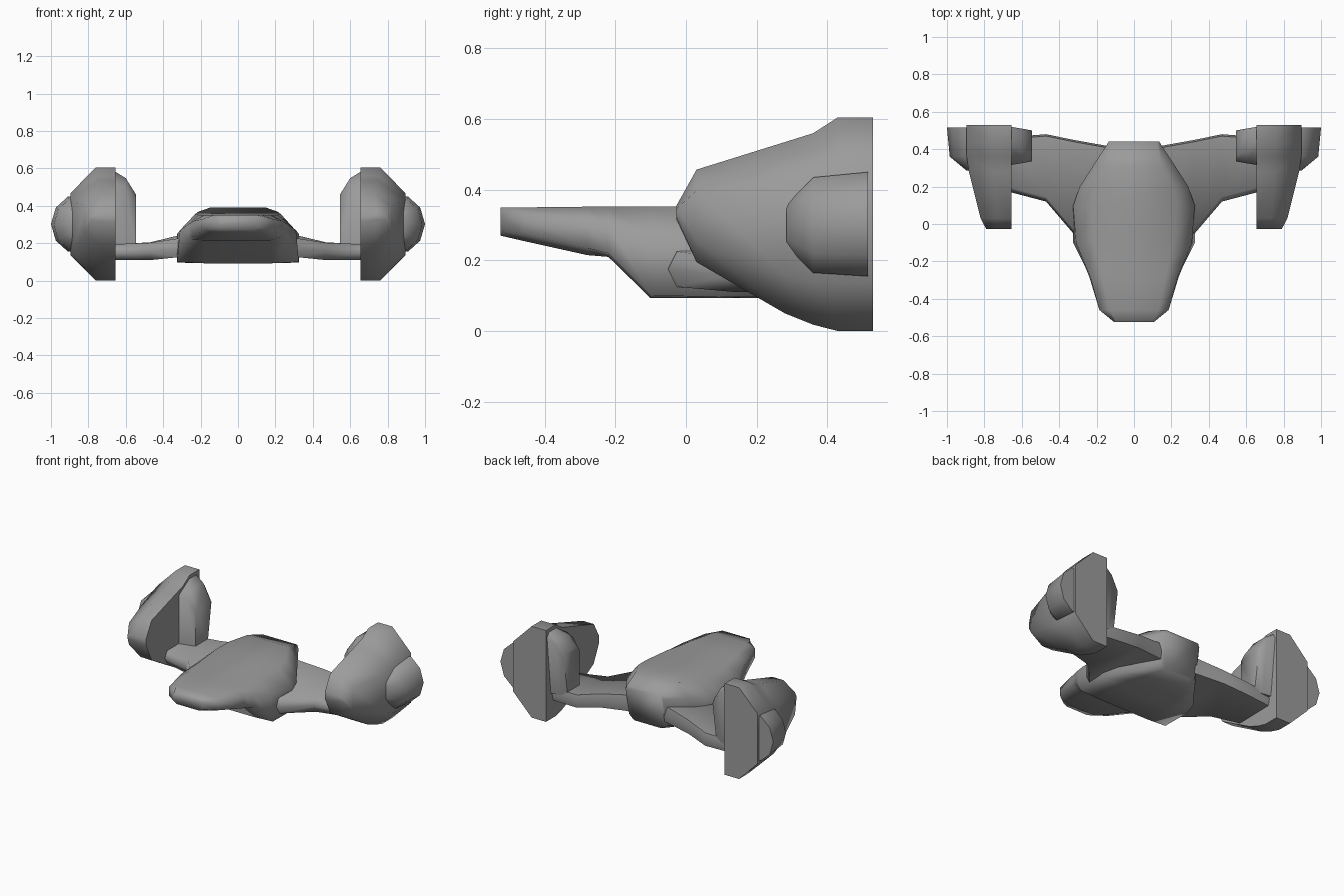
import bpy
import bmesh
import math
from mathutils import Vector

cube = bpy.data.objects.get("Cube")
if cube:
    bpy.data.objects.remove(cube, do_unlink=True)

hull_grey = bpy.data.materials.new("hull_grey")
hull_grey.use_nodes = True
GREY = (0.33, 0.33, 0.33, 1)
hull_grey.diffuse_color = GREY
hull_grey.node_tree.nodes["Principled BSDF"].inputs["Base Color"].default_value = GREY


def loft(name, rings, mirror=False, angle=65):
    """Skin a list of equal-length closed rings and cap both ends."""
    bm = bmesh.new()
    loops = [[bm.verts.new(Vector(p)) for p in ring] for ring in rings]
    n = len(loops[0])
    for a, b in zip(loops, loops[1:]):
        for i in range(n):
            j = (i + 1) % n
            bm.faces.new((a[i], a[j], b[j], b[i]))
    bm.faces.new(loops[0])
    bm.faces.new(loops[-1])
    bmesh.ops.recalc_face_normals(bm, faces=bm.faces)
    mesh = bpy.data.meshes.new(name)
    bm.to_mesh(mesh)
    bm.free()
    mesh.materials.append(hull_grey)
    obj = bpy.data.objects.new(name, mesh)
    bpy.context.collection.objects.link(obj)
    if mirror:
        obj.modifiers.new("mirror", "MIRROR").use_mirror_merge = False
    bpy.ops.object.select_all(action="DESELECT")
    obj.select_set(True)
    bpy.context.view_layer.objects.active = obj
    bpy.ops.object.shade_smooth_by_angle(angle=math.radians(angle))
    return obj


# Central hull: y, undercut of the belly, then half-section
# (top edge, shoulder, lower side, belly)
def hull_ring(y, *half, undercut=0.0):
    depths = (y, y, y - undercut, y - undercut)
    pts = [(x, d, z) for (x, z), d in zip(half, depths)]
    return pts + [(-x, d, z) for x, d, z in reversed(pts)]


loft("hull", [
    hull_ring(-0.525, (0.10, 0.35), (0.105, 0.33), (0.105, 0.285), (0.08, 0.27)),
    hull_ring(-0.46, (0.13, 0.35), (0.185, 0.33), (0.185, 0.275), (0.12, 0.255)),
    hull_ring(-0.28, (0.17, 0.352), (0.235, 0.32), (0.24, 0.235), (0.17, 0.215)),
    hull_ring(-0.22, (0.18, 0.352), (0.26, 0.305), (0.265, 0.22), (0.18, 0.21)),
    hull_ring(-0.10, (0.21, 0.352), (0.31, 0.27), (0.325, 0.10), (0.18, 0.093)),
    hull_ring(0.10, (0.23, 0.355), (0.325, 0.25), (0.325, 0.097), (0.18, 0.093)),
    hull_ring(0.20, (0.21, 0.37), (0.29, 0.27), (0.29, 0.097), (0.17, 0.093)),
    hull_ring(0.31, (0.145, 0.392), (0.22, 0.31), (0.22, 0.10), (0.15, 0.095),
              undercut=0.02),
    hull_ring(0.44, (0.125, 0.35), (0.135, 0.325), (0.135, 0.14), (0.10, 0.11),
              undercut=0.04),
], angle=95)


# Wings: rounded leading edge, underside rising towards the trailing edge
def wing_ring(x, front, back, front_z, back_z):
    (fl, fh), (bl, bh) = front_z, back_z
    return [(x, front, (fl + fh) / 2), (x, front + 0.025, fh), (x, back - 0.01, bh),
            (x, back, (bl + bh) / 2), (x, back - 0.01, bl), (x, front + 0.025, fl)]


loft("wings", [
    wing_ring(0.10, -0.08, 0.41, (0.13, 0.24), (0.165, 0.275)),
    wing_ring(0.325, -0.05, 0.45, (0.125, 0.225), (0.15, 0.24)),
    wing_ring(0.47, 0.12, 0.48, (0.11, 0.203), (0.12, 0.205)),
    wing_ring(0.66, 0.17, 0.465, (0.11, 0.195), (0.115, 0.195)),
], mirror=True)


# Engine fairings: flat inboard and rear, bevelled outboard
def fairing_ring(y, low, high, outer, crown):
    bevel = 0.225 * (high - low)
    return [(0.655, y, high), (crown, y, high), (outer, y, high - bevel),
            (outer, y, low + bevel), (crown, y, low), (0.655, y, low)]


loft("engine_fairings", [
    fairing_ring(-0.027, 0.315, 0.355, 0.79, 0.74),
    fairing_ring(0.03, 0.195, 0.457, 0.82, 0.735),
    fairing_ring(0.28, 0.05, 0.535, 0.883, 0.75),
    fairing_ring(0.36, 0.018, 0.56, 0.895, 0.755),
    fairing_ring(0.43, 0.0, 0.605, 0.895, 0.76),
    fairing_ring(0.53, 0.0, 0.605, 0.895, 0.76),
], mirror=True)


# Outboard pods: domed blisters with a flat rear
def pod_ring(y, low, high, outer):
    mid, reach = (low + high) / 2, outer - 0.87
    rise = 0.6 * (high - mid)
    return [(0.87, y, high), (0.87 + 0.3 * reach, y, high),
            (0.87 + 0.8 * reach, y, mid + rise), (outer, y, mid),
            (0.87 + 0.8 * reach, y, mid - rise),
            (0.87 + 0.3 * reach, y, low), (0.87, y, low)]


loft("outer_pods", [
    pod_ring(0.285, 0.24, 0.36, 0.895),
    pod_ring(0.36, 0.165, 0.435, 0.985),
    pod_ring(0.515, 0.155, 0.45, 1.0),
], mirror=True)


# Inboard pods: rounded humps standing on the wings, tucked in at the rear foot
def hump_ring(x, front, back, top, shoulder, slope):
    return [(x, front, 0.17), (x, front, top - shoulder), (x, front + slope, top),
            (x, back - 0.02, top), (x, back, top - 0.03), (x, back - 0.04, 0.17)]


loft("inner_pods", [
    hump_ring(0.545, 0.335, 0.50, 0.46, 0.03, 0.03),
    hump_ring(0.60, 0.325, 0.51, 0.548, 0.05, 0.06),
    hump_ring(0.66, 0.315, 0.52, 0.585, 0.07, 0.11),
], mirror=True)
